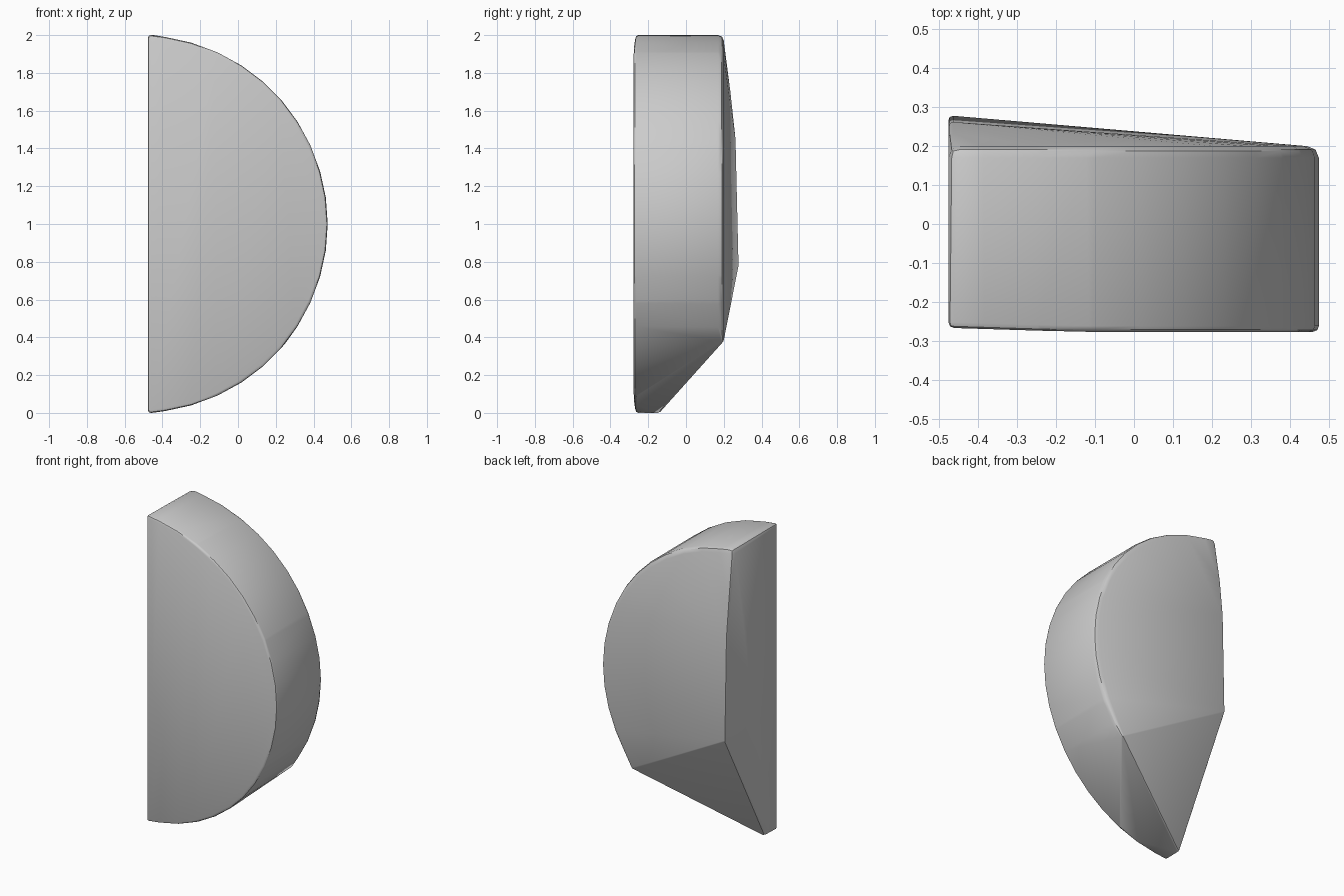
import bpy, bmesh
from math import radians, sin, cos
from itertools import product
from mathutils import Vector

if "Cube" in bpy.data.objects:
    bpy.data.objects.remove(bpy.data.objects["Cube"])

R, CX, FLAT = 1.0, -0.525, -0.477   # arc radius, arc centre, flat side
STEPS = 22
# offsets of a little ball, used to soften every corner
BALL = [Vector(d).normalized() for d in product((-1, 0, 1), repeat=3) if any(d)]

bm = bmesh.new()


def soft_point(x, y, z, r):
    for d in BALL:
        bm.verts.new(Vector((x, y, z)) + d * r)


def arc(r, angle):
    """Point on the half-round outline, pulled in by the corner radius."""
    return max(CX + (R - r) * cos(angle), FLAT + r), 1 + (R - r) * sin(angle)


# Half-round outline: thin front rim all the way, back rim above the cut
for i in range(STEPS + 1):
    a = radians(-90 + 180 * i / STEPS)
    x, z = arc(0.015, a)
    slope = 0.010 * max(0.0, (-0.15 - x) / 0.32)
    soft_point(x, -0.277 + slope + 0.015, z, 0.015)
    if a > radians(-38):
        x, z = arc(0.03, a)
        soft_point(x, 0.17, z, 0.03)

# Lower corner where the slanted cut meets the back rim
x, z = arc(0.012, radians(-38.5))
soft_point(x, 0.188, z, 0.012)

# Raised back ridge along the flat side, and the tip of the cut
for y, z in ((0.235, 1.70), (0.262, 1.45), (0.272, 1.05), (0.278, 0.78)):
    soft_point(FLAT + 0.012, y - 0.012, z, 0.012)
soft_point(FLAT + 0.02, -0.15, 0.02, 0.02)

# Wrap everything in one convex skin
bmesh.ops.convex_hull(bm, input=bm.verts[:])
bmesh.ops.delete(bm, geom=[v for v in bm.verts if not v.link_faces], context='VERTS')
bmesh.ops.dissolve_limit(bm, angle_limit=radians(0.5), verts=bm.verts[:], edges=bm.edges[:])
bmesh.ops.recalc_face_normals(bm, faces=bm.faces[:])

mesh = bpy.data.meshes.new("half_round_block")
bm.to_mesh(mesh)
bm.free()
block = bpy.data.objects.new("half_round_block", mesh)
bpy.context.collection.objects.link(block)

# Smooth shading with sharp edges kept
bpy.context.view_layer.objects.active = block
block.select_set(True)
bpy.ops.object.shade_smooth_by_angle(angle=radians(30))
